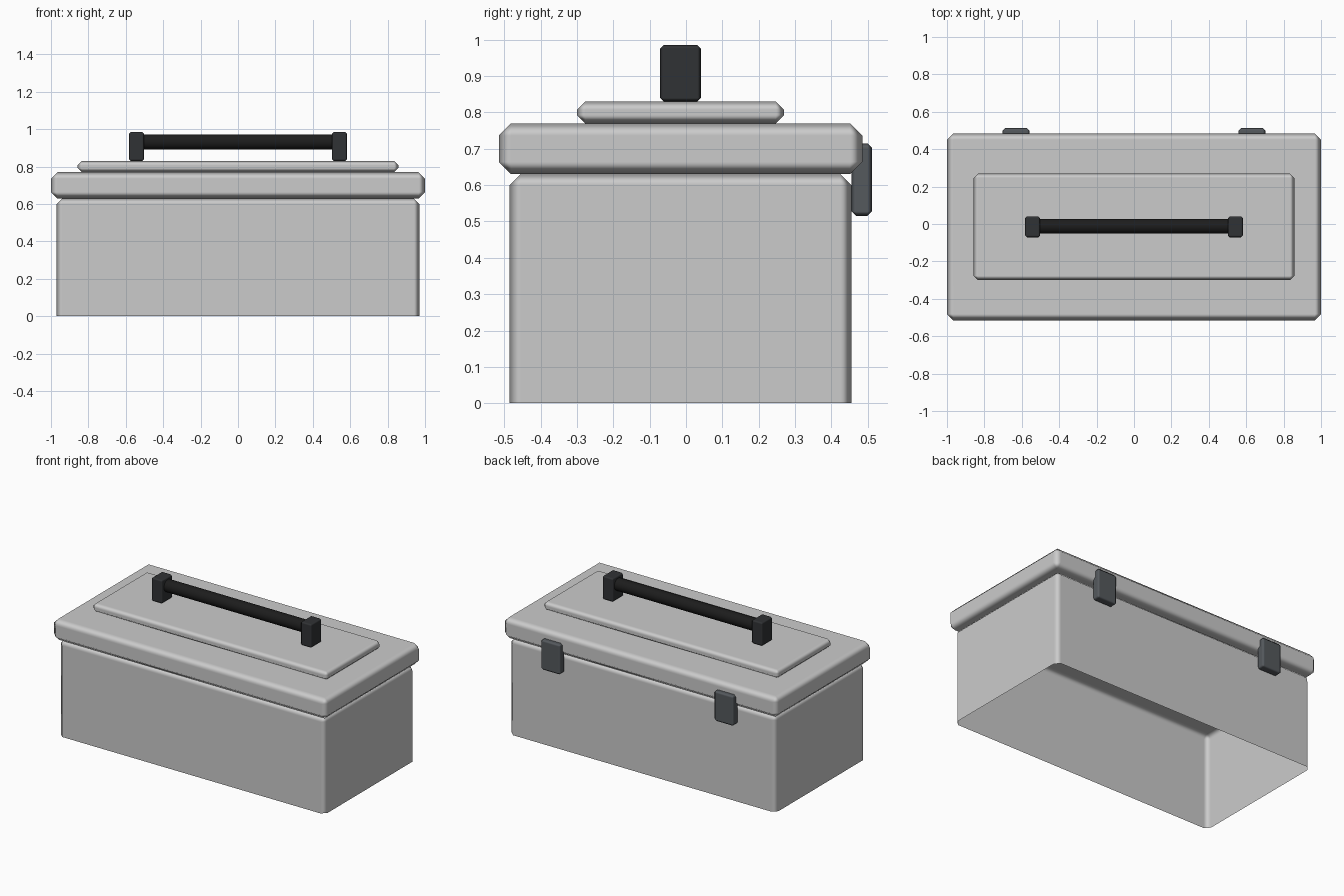
import bpy, bmesh, math

if "Cube" in bpy.data.objects:
    bpy.data.objects.remove(bpy.data.objects["Cube"])


def material(name, rgb):
    m = bpy.data.materials.new(name)
    m.diffuse_color = (*rgb, 1)
    m.use_nodes = True
    m.node_tree.nodes["Principled BSDF"].inputs["Base Color"].default_value = m.diffuse_color
    return m


def box(name, lo, hi, bevel, mat=None, open_bottom=False):
    """Box between two corners with softly shaded chamfered edges."""
    bm = bmesh.new()
    bmesh.ops.create_cube(bm, size=1)
    for v in bm.verts:
        v.co = [(a + b) / 2 + c * (b - a) for a, b, c in zip(lo, hi, v.co)]
    if open_bottom:
        low = [f for f in bm.faces if f.normal.z < -0.9]
        bmesh.ops.delete(bm, geom=low, context='FACES_ONLY')
    for f in bm.faces:
        f.smooth = True
    mesh = bpy.data.meshes.new(name)
    bm.to_mesh(mesh)
    bm.free()
    obj = bpy.data.objects.new(name, mesh)
    bpy.context.collection.objects.link(obj)
    if mat:
        mesh.materials.append(mat)
    mod = obj.modifiers.new("Bevel", 'BEVEL')
    mod.width = bevel
    mod.segments = 1
    mod.harden_normals = True
    return obj


post_mat = material("dark_plastic", (0.03, 0.032, 0.035))
grip_mat = material("black_rubber", (0.012, 0.012, 0.012))
latch_mat = material("dark_metal", (0.09, 0.1, 0.11))

# Hollow body, open underneath
box("body", (-0.97, -0.485, 0), (0.97, 0.455, 0.63), 0.03, open_bottom=True)

# Overhanging lid and its raised panel
box("lid", (-1, -0.515, 0.63), (1, 0.485, 0.77), 0.034)
box("lid_panel", (-0.857, -0.30, 0.77), (0.857, 0.27, 0.83), 0.023)

# Handle posts and rear latches, one on each side
for side, s in (("left", -1), ("right", 1)):
    x0, x1 = sorted((s * 0.502, s * 0.583))
    box(f"handle_post_{side}", (x0, -0.071, 0.83), (x1, 0.041, 0.986), 0.01, post_mat)
    x0, x1 = sorted((s * 0.558, s * 0.702))
    box(f"latch_{side}", (x0, 0.455, 0.515), (x1, 0.512, 0.715), 0.013, latch_mat)

# Round handle grip
bpy.ops.mesh.primitive_cylinder_add(vertices=24, radius=0.04, depth=1.06,
                                    location=(0, -0.012, 0.932),
                                    rotation=(0, math.pi / 2, 0))
grip = bpy.context.object
grip.name = "handle_grip"
grip.data.materials.append(grip_mat)
bpy.ops.object.shade_smooth_by_angle(angle=math.radians(40))
